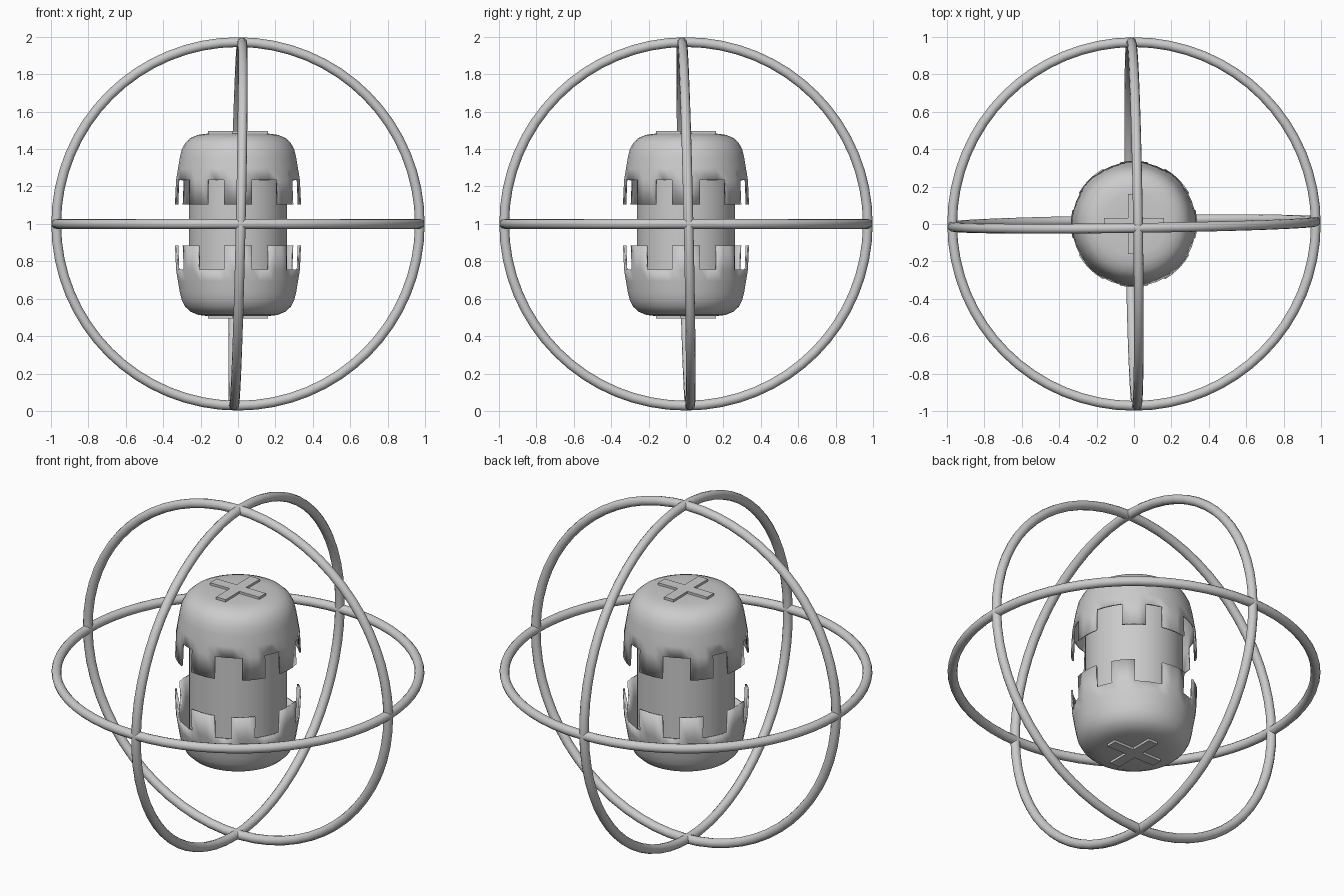
import bpy, bmesh
from math import sin, cos, radians
from mathutils import Vector

if "Cube" in bpy.data.objects:
    bpy.data.objects.remove(bpy.data.objects["Cube"])

MID = 0.995  # mirror height of the two caps


def finish(obj, name, angle=35):
    obj.name = name
    bpy.ops.object.select_all(action='DESELECT')
    obj.select_set(True)
    bpy.context.view_layer.objects.active = obj
    bpy.ops.object.shade_smooth_by_angle(angle=radians(angle))


def mesh_object(bm, name):
    mesh = bpy.data.meshes.new(name)
    bm.to_mesh(mesh)
    bm.free()
    obj = bpy.data.objects.new(name, mesh)
    bpy.context.collection.objects.link(obj)
    return obj


def lathe(profile, angles, side, keep=lambda row, ang: True):
    """Spin (radius, height above MID) rows; keep() decides which faces stay."""
    bm = bmesh.new()
    n = len(angles)
    rows = []
    for r, h in profile:
        if r == 0:
            rows.append([bm.verts.new((0, 0, MID + side * h))] * n)
        else:
            rows.append([bm.verts.new((r * sin(a), -r * cos(a) * side, MID + side * h)) for a in angles])
    for i in range(len(rows) - 1):
        for j in range(n):
            if not keep(i, j):
                continue
            k = (j + 1) % n
            vs = list(dict.fromkeys((rows[i][j], rows[i + 1][j], rows[i + 1][k], rows[i][k])))
            bm.faces.new(vs)
    loose = [v for v in bm.verts if not v.link_faces]
    bmesh.ops.delete(bm, geom=loose, context='VERTS')
    return bm


# Three slightly tilted cage rings
for name, normal in (("level_ring", (0, 0, 1)),
                     ("side_ring", (1, 0.015, -0.022)),
                     ("front_ring", (-0.014, 1, 0.022))):
    rot = Vector(normal).to_track_quat('Z', 'Y').to_euler()
    bpy.ops.mesh.primitive_torus_add(major_radius=0.972, minor_radius=0.026, major_segments=64,
                                     minor_segments=12, location=(0, 0, 1), rotation=rot)
    finish(bpy.context.object, name, 60)

# Inner core
bpy.ops.mesh.primitive_cylinder_add(vertices=48, radius=0.263, depth=0.9, location=(0, 0, MID))
core = bpy.context.object
bev = core.modifiers.new("round", 'BEVEL')
bev.width, bev.segments = 0.1, 5
finish(core, "core")

# Battlement pattern, repeated every quarter turn: tooth, wide gap, tooth, narrow gap
quarter = []
for start, end, steps, solid in ((-13, 13, 3, True), (13, 39, 3, False),
                                 (39, 61, 3, True), (61, 77, 2, False)):
    quarter += [(start + (end - start) * s / steps, solid) for s in range(steps)]
ring = [(radians(a + 90 * q), solid) for q in range(4) for a, solid in quarter]
angles = [a for a, _ in ring]

# Notched thin caps above and below, with a crossed plate on each
profile = [(0, 0.488), (0.10, 0.488), (0.17, 0.487), (0.215, 0.481), (0.255, 0.464), (0.283, 0.438),
           (0.302, 0.402), (0.312, 0.36), (0.322, 0.30), (0.332, 0.24), (0.338, 0.11)]
last = len(profile) - 2
for side, label in ((1, "upper"), (-1, "lower")):
    cap = mesh_object(lathe(profile, angles, side, lambda i, j: i < last or ring[j][1]), label + "_cap")
    sol = cap.modifiers.new("thickness", 'SOLIDIFY')
    sol.thickness, sol.offset = 0.01, -1
    finish(cap, label + "_cap")

    # Plus-shaped plate
    bm = bmesh.new()
    w, l = 0.031, 0.16
    pts = []
    for q in range(4):
        c, s = round(cos(radians(90 * q))), round(sin(radians(90 * q)))
        pts += [(x * c - y * s, x * s + y * c) for x, y in ((l, -w), (l, w), (w, w))]
    base = MID + side * 0.475
    face = bm.faces.new([bm.verts.new((x, y, base)) for x, y in pts])
    ext = bmesh.ops.extrude_face_region(bm, geom=[face])
    for v in ext["geom"]:
        if isinstance(v, bmesh.types.BMVert):
            v.co.z += side * 0.026
    bmesh.ops.recalc_face_normals(bm, faces=bm.faces)
    mesh_object(bm, label + "_cross_plate")
